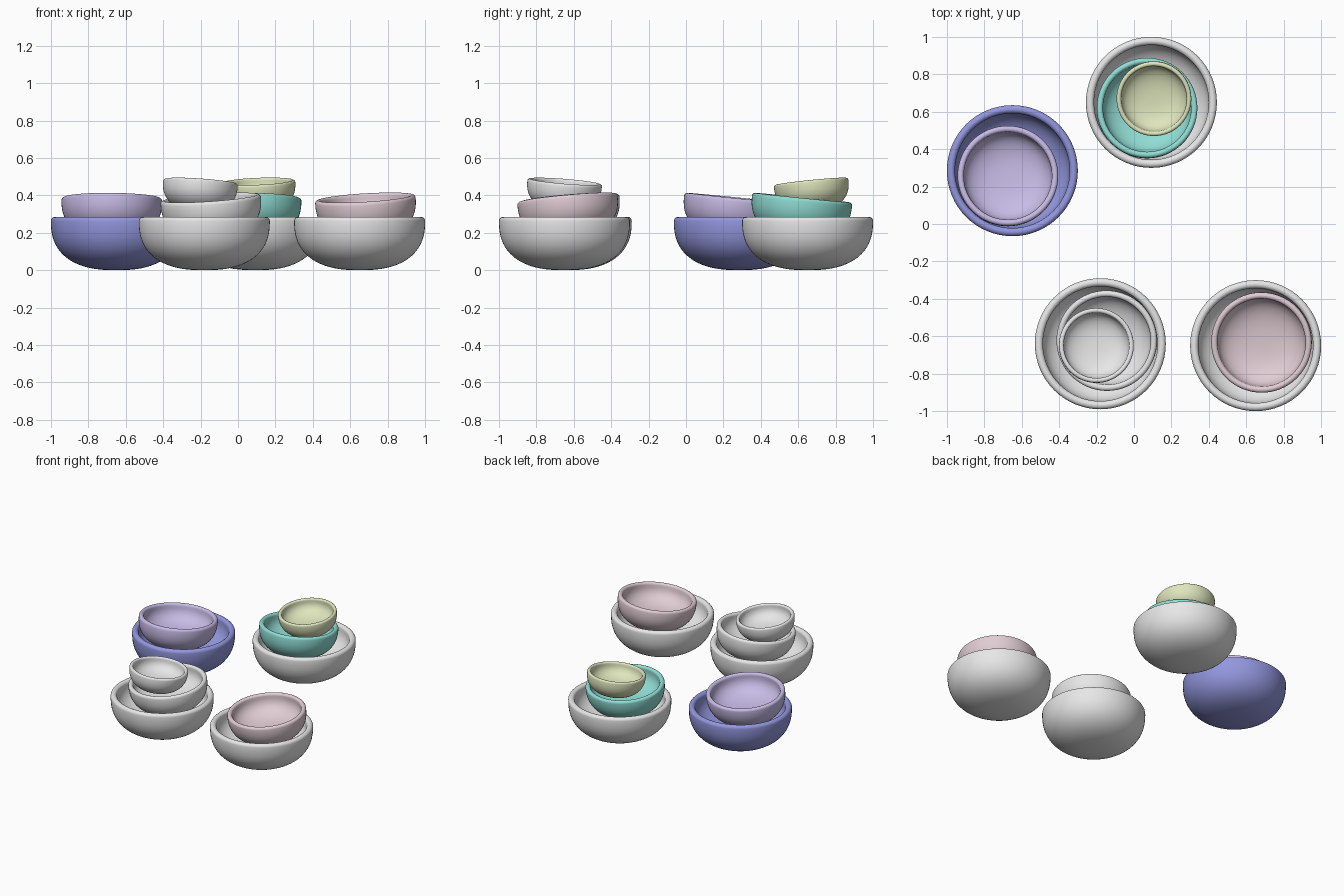
import bpy, bmesh
from math import cos, sin, pi, tau
from mathutils import Vector

cube = bpy.data.objects.get("Cube")
if cube:
    bpy.data.objects.remove(cube, do_unlink=True)


def material(name, rgb):
    m = bpy.data.materials.new(name)
    m.use_nodes = True
    m.diffuse_color = (*rgb, 1)
    m.node_tree.nodes["Principled BSDF"].inputs["Base Color"].default_value = (*rgb, 1)
    return m


white = material("white_glaze", (0.8, 0.8, 0.8))
blue = material("blue_glaze", (0.29, 0.31, 0.73))
lilac = material("lilac_glaze", (0.57, 0.50, 0.79))
teal = material("teal_glaze", (0.28, 0.72, 0.66))
yellow = material("yellow_glaze", (0.74, 0.79, 0.51))
pink = material("pink_glaze", (0.75, 0.61, 0.66))

HEIGHT = 0.814      # bowl height for a radius of one
LIP = 0.062         # radius of the rounded lip
DEPTH = 0.54        # depth of the hollow


def arc(a, b, power, steps):
    """Quarter superellipse from the axis out to the side, hanging below zero."""
    for i in range(steps + 1):
        t = pi / 2 * i / steps
        yield a * sin(t) ** (2 / power), -b * max(cos(t), 0) ** (2 / power)


def profile():
    # outer wall from the bottom up, round lip, then the hollow back to the axis
    pts = [(x, z - LIP) for x, z in arc(1, HEIGHT - LIP, 2.45, 24)]
    for i in range(1, 10):
        t = pi * i / 10
        pts.append((1 - LIP + LIP * cos(t), -LIP + LIP * sin(t)))
    hollow = [(x, z - LIP) for x, z in arc(1 - 2 * LIP, DEPTH - LIP, 2.5, 24)]
    return pts + hollow[::-1]


def bowl(name, radius, rim_centre, mat, slope=(0, 0)):
    """Lathe a bowl; slope is the rise of its rim along x and y."""
    bm = bmesh.new()
    verts = [bm.verts.new((x * radius, 0, z * radius)) for x, z in profile()]
    edges = [bm.edges.new(pair) for pair in zip(verts, verts[1:])]
    bmesh.ops.spin(bm, geom=verts + edges, cent=(0, 0, 0), axis=(0, 0, 1),
                   angle=tau, steps=64, use_duplicate=False)
    bmesh.ops.remove_doubles(bm, verts=bm.verts, dist=0.0002)
    bmesh.ops.recalc_face_normals(bm, faces=bm.faces)
    for f in bm.faces:
        f.smooth = True
    mesh = bpy.data.meshes.new(name)
    bm.to_mesh(mesh)
    bm.free()
    mesh.materials.append(mat)
    ob = bpy.data.objects.new(name, mesh)
    bpy.context.collection.objects.link(ob)
    ob.location = rim_centre
    up = Vector((-slope[0], -slope[1], 1))
    ob.rotation_euler = Vector((0, 0, 1)).rotation_difference(up).to_euler()
    return ob


LARGE, MEDIUM, SMALL = 0.35, 0.269, 0.2

# large bowls standing on the ground
for name, x, y, mat in (("large_bowl_left_stack", -0.65, 0.285, blue),
                        ("large_bowl_back_stack", 0.093, 0.65, white),
                        ("large_bowl_front_stack", -0.18, -0.64, white),
                        ("large_bowl_right_stack", 0.65, -0.65, white)):
    bowl(name, LARGE, (x, y, 0.285), mat)

# medium bowls leaning inside the large ones
bowl("medium_bowl_left_stack", MEDIUM, (-0.674, 0.259, 0.388), lilac, (-0.01, -0.10))
bowl("medium_bowl_back_stack", MEDIUM, (0.07, 0.622, 0.388), teal, (-0.01, -0.10))
bowl("medium_bowl_front_stack", MEDIUM, (-0.147, -0.625, 0.388), white, (0.07, 0.08))
bowl("medium_bowl_right_stack", MEDIUM, (0.68, -0.635, 0.388), pink, (0.06, 0.09))

# small bowls on top
bowl("small_bowl_back_stack", SMALL, (0.106, 0.668, 0.475), yellow, (0.04, 0.10))
bowl("small_bowl_front_stack", SMALL, (-0.2, -0.648, 0.475), white, (-0.07, -0.08))
